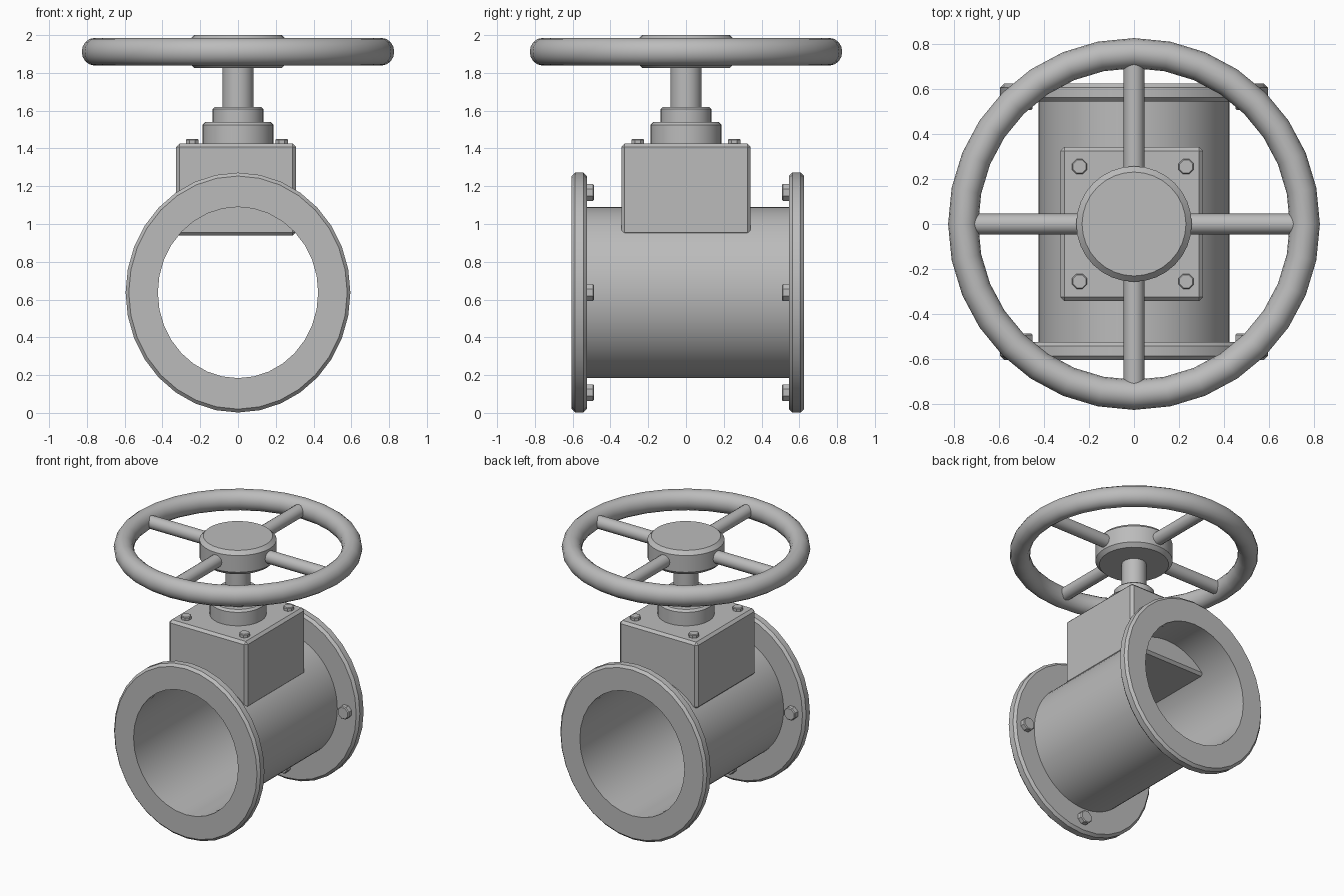
import bpy, bmesh, math
from math import pi, sin, cos
from mathutils import Matrix

cube = bpy.data.objects.get("Cube")
if cube:
    bpy.data.objects.remove(cube, do_unlink=True)

metal = bpy.data.materials.new("grey_metal")
metal.use_nodes = True
GREY = (0.5, 0.5, 0.5, 1)
metal.diffuse_color = GREY
metal.node_tree.nodes["Principled BSDF"].inputs["Base Color"].default_value = GREY

BORE, FLANGE = 0.453, 0.635      # pipe and flange radii
AXIS_Z, PIPE_Y = 0.637, 0.01     # pipe centre line
SQUASH = 0.937                   # pipe is slightly narrower than tall
WHEEL_Z = 1.912
ALONG_Y = Matrix.Rotation(-pi / 2, 4, 'X')
PIPE = (Matrix.Translation((0, PIPE_Y, AXIS_Z))
        @ Matrix.Diagonal((SQUASH, 1, 1, 1)) @ ALONG_Y)


def finish(name, bm, matrix=Matrix()):
    bm.transform(matrix)
    bmesh.ops.recalc_face_normals(bm, faces=bm.faces)
    mesh = bpy.data.meshes.new(name)
    bm.to_mesh(mesh)
    bm.free()
    mesh.materials.append(metal)
    obj = bpy.data.objects.new(name, mesh)
    bpy.context.collection.objects.link(obj)
    bpy.ops.object.select_all(action='DESELECT')
    obj.select_set(True)
    bpy.context.view_layer.objects.active = obj
    bpy.ops.object.shade_smooth_by_angle(angle=math.radians(30))
    return obj


def lathe(name, profile, matrix=Matrix(), steps=32, closed=False):
    """Turn a (radius, height) profile about the local z axis."""
    bm = bmesh.new()
    rings = []
    for r, z in profile:
        if r == 0:
            rings.append([bm.verts.new((0, 0, z))] * steps)
        else:
            rings.append([bm.verts.new((r * cos(2 * pi * i / steps), r * sin(2 * pi * i / steps), z))
                          for i in range(steps)])
    pairs = list(zip(rings, rings[1:]))
    if closed:
        pairs.append((rings[-1], rings[0]))
    for a, b in pairs:
        for i in range(steps):
            j = (i + 1) % steps
            bm.faces.new(list(dict.fromkeys((a[i], a[j], b[j], b[i]))))
    return finish(name, bm, matrix)


def disc(name, r, z0, z1, bevel=0.0, matrix=Matrix(), steps=32, bottom_bevel=True):
    """Solid cylinder with chamfered rims."""
    low = [(r - bevel, z0), (r, z0 + bevel)] if bevel and bottom_bevel else [(r, z0)]
    high = [(r, z1 - bevel), (r - bevel, z1)] if bevel else [(r, z1)]
    return lathe(name, [(0, z0)] + low + high + [(0, z1)], matrix, steps)


# Pipe body, an open thin tube
lathe("pipe", [(BORE, -0.61), (BORE, 0.61)], PIPE, 64)

# Flanges with bolts on their inner faces
for side, label in ((-1, "front"), (1, "back")):
    inner, outer, c = side * 0.535, side * 0.615, side * 0.018
    lathe(label + "_flange",
          [(BORE, inner), (FLANGE - 0.018, inner), (FLANGE, inner + c),
           (FLANGE, outer - c), (FLANGE - 0.018, outer), (BORE, outer)],
          PIPE, 32, closed=True)
    for k in range(4):
        x, z = 0.53 * SQUASH * cos(k * pi / 2), 0.53 * sin(k * pi / 2)
        place = (Matrix.Translation((x, PIPE_Y + inner, AXIS_Z + z))
                 @ ALONG_Y @ Matrix.Rotation(pi / 8, 4, 'Z'))
        ends = sorted((-side * 0.038, side * 0.02))
        disc(f"{label}_flange_bolt_{k + 1}", 0.048, ends[0], ends[1], 0.006, place, 8)

# Bonnet block with chamfered edges
bm = bmesh.new()
bmesh.ops.create_cube(bm, size=1, matrix=Matrix.Translation((-0.01, 0, 1.182))
                      @ Matrix.Diagonal((0.635, 0.685, 0.488, 1)))
bmesh.ops.bevel(bm, geom=bm.edges[:], offset=0.018, segments=1, affect='EDGES')
finish("bonnet", bm)

# Bolts on the bonnet corners
for i, (sx, sy) in enumerate(((1, 1), (-1, 1), (-1, -1), (1, -1))):
    place = Matrix.Translation((sx * 0.237 - 0.005, sy * 0.255, 0)) @ Matrix.Rotation(pi / 8, 4, 'Z')
    disc(f"bonnet_bolt_{i + 1}", 0.036, 1.41, 1.45, 0.005, place, 8)

# Stepped collars and stem
disc("lower_collar", 0.188, 1.41, 1.54, 0.015, bottom_bevel=False)
disc("upper_collar", 0.135, 1.53, 1.62, 0.012, bottom_bevel=False)
disc("stem", 0.082, 1.6, 1.85)

# Handwheel: hub, rim and four spokes
disc("wheel_hub", 0.257, 1.825, 2.0, 0.026)
rim = [(0.76 + 0.067 * cos(2 * pi * i / 16), 0.073 * sin(2 * pi * i / 16)) for i in range(16)]
lathe("wheel_rim", rim, Matrix.Translation((0, 0, WHEEL_Z)), 32, closed=True)
for k in range(4):
    place = (Matrix.Translation((0, 0, WHEEL_Z)) @ Matrix.Rotation(k * pi / 2, 4, 'Z')
             @ Matrix.Rotation(pi / 2, 4, 'Y'))
    disc(f"wheel_spoke_{k + 1}", 0.046, 0.2, 0.74, 0, place, 16)
